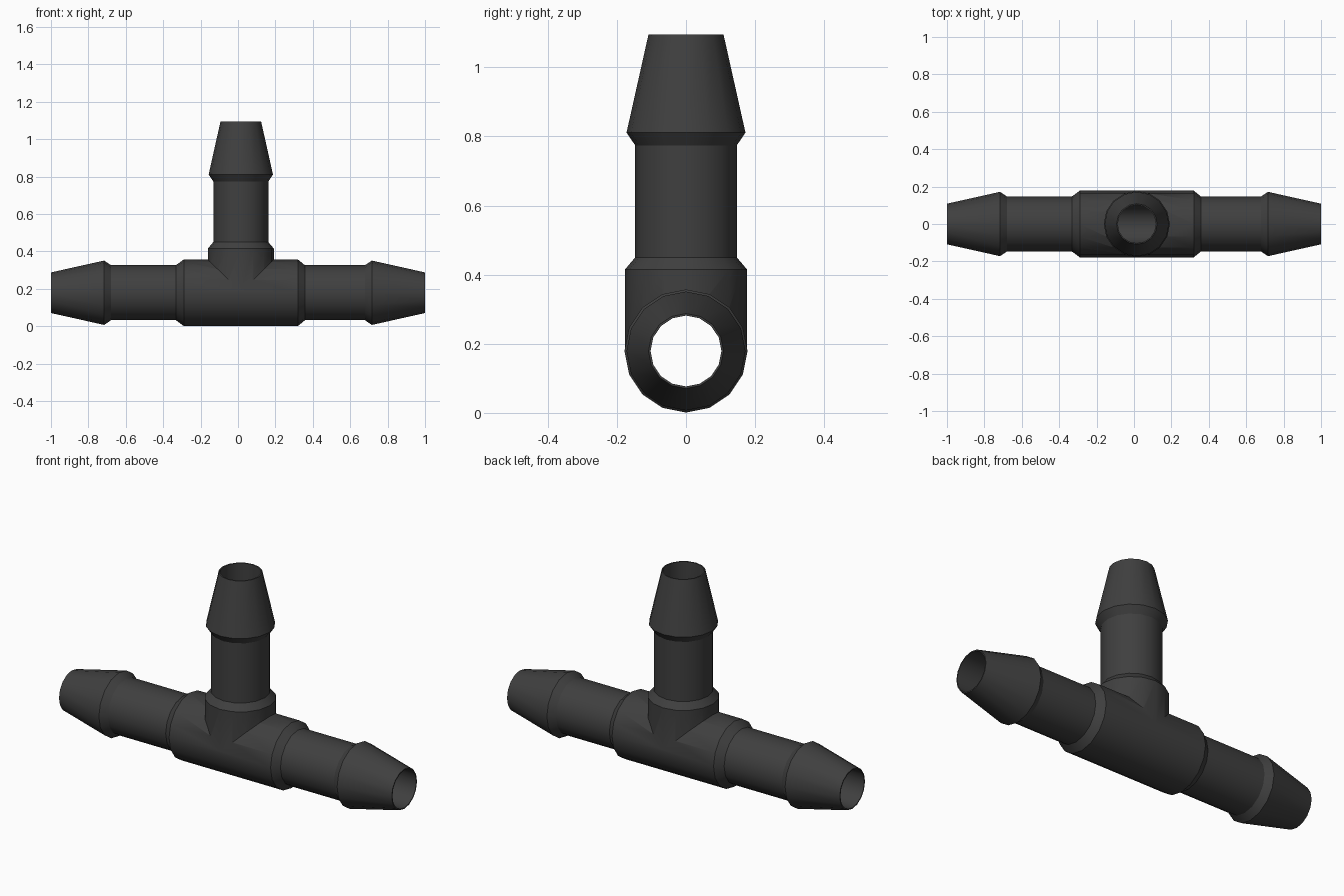
import bpy, bmesh
from math import sin, cos, pi, radians
from mathutils import Matrix

if "Cube" in bpy.data.objects:
    bpy.data.objects.remove(bpy.data.objects["Cube"])

SIDES = 16
AXIS_Z = 0.179          # height of the main pipe's axis
BRANCH_X = 0.015        # branch sits very slightly off centre
R_TIP, R_BARB, R_NECK, R_BODY = 0.1085, 0.172, 0.147, 0.178


def lathe(name, profile, matrix):
    """Closed solid of revolution from (radius, height) pairs."""
    bm = bmesh.new()
    rings = [[bm.verts.new((r * cos(2 * pi * i / SIDES), r * sin(2 * pi * i / SIDES), h))
              for i in range(SIDES)] for r, h in profile]
    for a, b in zip(rings, rings[1:]):
        for i in range(SIDES):
            j = (i + 1) % SIDES
            bm.faces.new((a[i], a[j], b[j], b[i]))
    bm.faces.new(rings[0][::-1])
    bm.faces.new(rings[-1])
    bm.transform(matrix)
    bmesh.ops.recalc_face_normals(bm, faces=bm.faces)
    mesh = bpy.data.meshes.new(name)
    bm.to_mesh(mesh)
    bm.free()
    ob = bpy.data.objects.new(name, mesh)
    bpy.context.collection.objects.link(ob)
    return ob


def barb(end):
    """Neck, ridge and tapered tip of a hose barb finishing at 'end'."""
    s = 1 if end > 0 else -1
    return [(R_NECK, end - s * 0.321), (R_BARB, end - s * 0.284), (R_TIP, end)]


def combine(target, tool, operation):
    mod = target.modifiers.new(operation.title(), 'BOOLEAN')
    mod.operation, mod.solver, mod.object = operation, 'EXACT', tool
    bpy.context.view_layer.objects.active = target
    bpy.ops.object.modifier_apply(modifier=mod.name)
    bpy.data.objects.remove(tool)


along_x = Matrix.Translation((0, 0, AXIS_Z)) @ Matrix.Rotation(radians(90), 4, 'Y')
upright = Matrix.Translation((BRANCH_X, 0, 0))

# Main pipe: barb, neck, thicker body, neck, barb
body = [(R_NECK, -0.332), (R_BODY, -0.29), (R_BODY, 0.32), (R_NECK, 0.358)]
fitting = lathe("tee_hose_fitting", barb(-1)[::-1] + body + barb(1), along_x)

# Upright branch with collar
branch = lathe("branch", [(0.1765, AXIS_Z), (0.1765, 0.415), (R_NECK, 0.45)] + barb(1.095), upright)
combine(fitting, branch, 'UNION')

# Bores through the main pipe and the branch
combine(fitting, lathe("main_bore", [(0.1025, -1.1), (0.1025, 1.1)], along_x), 'DIFFERENCE')
combine(fitting, lathe("branch_bore", [(0.102, AXIS_Z), (0.102, 1.2)], upright), 'DIFFERENCE')

# Dark plastic
mat = bpy.data.materials.new("dark_plastic")
mat.diffuse_color = (0.05, 0.05, 0.05, 1)
mat.use_nodes = True
mat.node_tree.nodes["Principled BSDF"].inputs["Base Color"].default_value = mat.diffuse_color
fitting.data.materials.clear()
fitting.data.materials.append(mat)

# Smooth round walls, crisp ridges
bpy.ops.object.select_all(action='DESELECT')
fitting.select_set(True)
bpy.context.view_layer.objects.active = fitting
bpy.ops.object.shade_smooth_by_angle(angle=radians(27))
